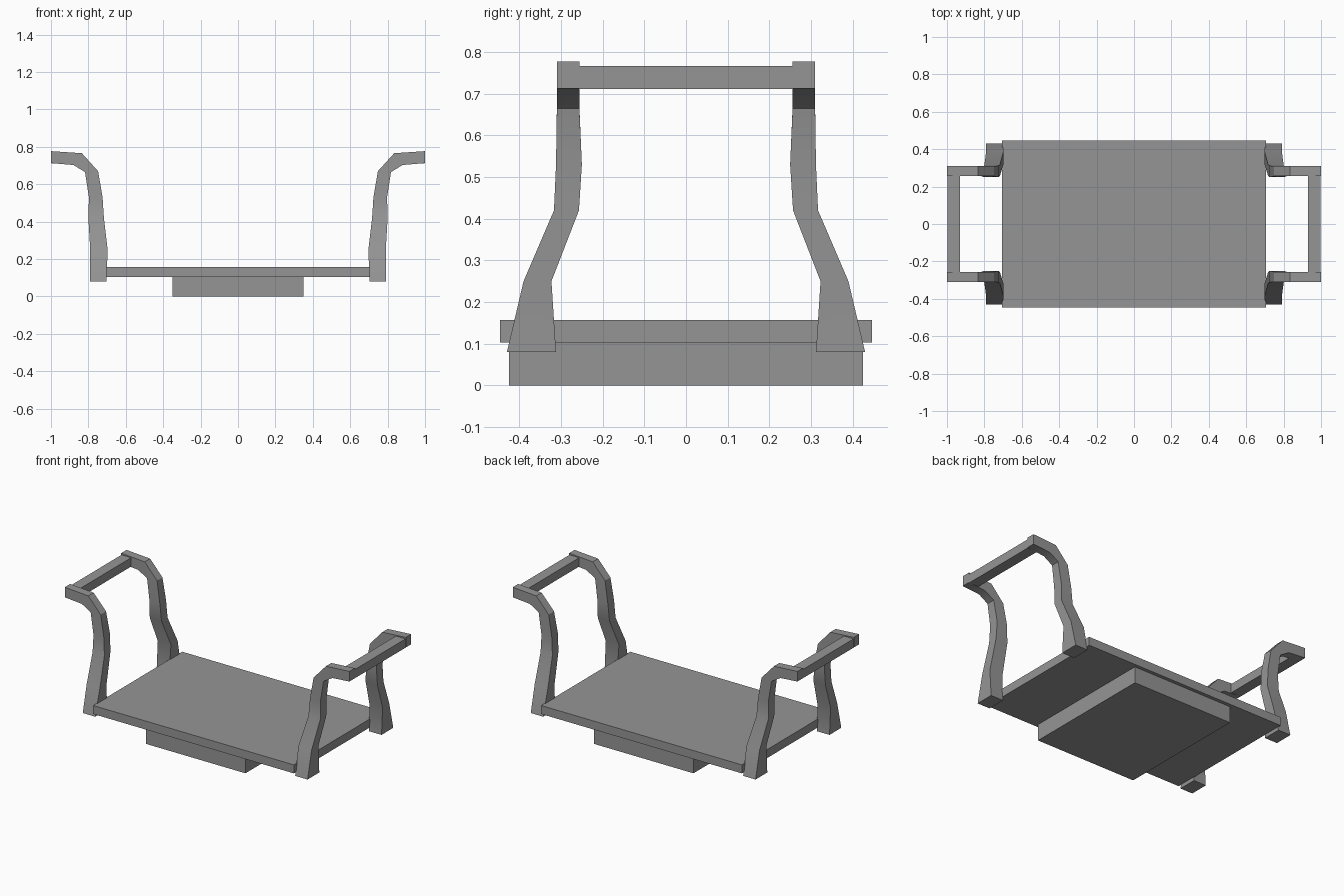
import bpy
import bmesh

default = bpy.data.objects.get("Cube")
if default:
    bpy.data.objects.remove(default, do_unlink=True)

# Single plain grey finish
grey = bpy.data.materials.new("plain_grey")
grey.use_nodes = True
colour = (0.3, 0.3, 0.3, 1)
grey.diffuse_color = colour
grey.node_tree.nodes["Principled BSDF"].inputs["Base Color"].default_value = colour


def loft(name, rings, smooth=False):
    """Skin a row of four-sided rings and close both ends."""
    bm = bmesh.new()
    loops = [[bm.verts.new(p) for p in ring] for ring in rings]
    for a, b in zip(loops, loops[1:]):
        for i in range(4):
            j = (i + 1) % 4
            bm.faces.new((a[i], a[j], b[j], b[i]))
    bm.faces.new(loops[0])
    bm.faces.new(loops[-1])
    bmesh.ops.recalc_face_normals(bm, faces=bm.faces)
    mesh = bpy.data.meshes.new(name)
    bm.to_mesh(mesh)
    bm.free()
    mesh.materials.append(grey)
    obj = bpy.data.objects.new(name, mesh)
    bpy.context.collection.objects.link(obj)
    if smooth:
        bpy.ops.object.select_all(action="DESELECT")
        obj.select_set(True)
        bpy.context.view_layer.objects.active = obj
        bpy.ops.object.shade_smooth_by_angle(angle=0.5)
    return obj


def box(name, x0, x1, y0, y1, z0, z1):
    return loft(name, [[(x0, y0, z), (x1, y0, z), (x1, y1, z), (x0, y1, z)]
                       for z in (z0, z1)])


# Tray board and the block beneath it
box("tray_board", -0.705, 0.705, -0.447, 0.447, 0.103, 0.157)
box("base_block", -0.35, 0.35, -0.425, 0.425, 0, 0.103)

# Curved leg: inner edge (x, z), outer edge (x, z), near and far y
STATIONS = [
    ((0.703, 0.08), (0.79, 0.08), 0.312, 0.43),
    ((0.697, 0.25), (0.79, 0.25), 0.323, 0.39),
    ((0.717, 0.42), (0.80, 0.42), 0.257, 0.317),
    ((0.724, 0.53), (0.797, 0.53), 0.25, 0.312),
    ((0.748, 0.67), (0.818, 0.665), 0.256, 0.31),
    ((0.835, 0.766), (0.88, 0.703), 0.256, 0.31),
    ((1.0, 0.777), (1.0, 0.713), 0.256, 0.31),
]

for side, sx in (("left", 1), ("right", -1)):
    for end, sy in (("front", -1), ("back", 1)):
        rings = [[(sx * a[0], sy * near, a[1]), (sx * b[0], sy * near, b[1]),
                  (sx * b[0], sy * far, b[1]), (sx * a[0], sy * far, a[1])]
                 for a, b, near, far in STATIONS]
        loft(f"{end}_{side}_leg", rings, smooth=True)
    # Hand rail joining the leg tops
    lo, hi = sorted((sx * 0.93, sx * 0.998))
    box(f"{side}_hand_rail", lo, hi, -0.257, 0.257, 0.711, 0.767)
